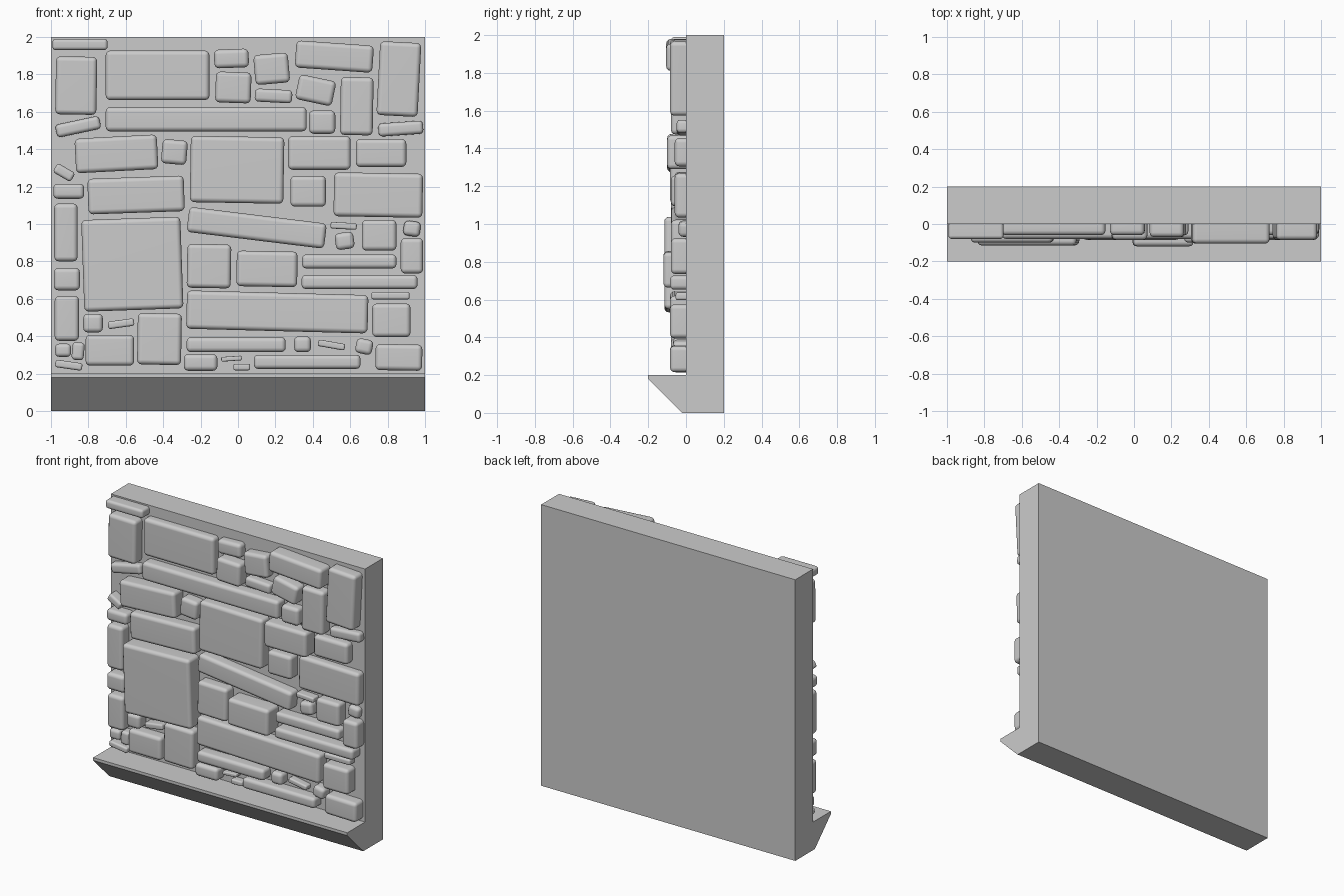
import bpy, bmesh
from math import radians

BURY = 0.03  # how far each stone sinks into the slab


def make_object(name, bm):
    bmesh.ops.recalc_face_normals(bm, faces=bm.faces)
    mesh = bpy.data.meshes.new(name)
    bm.to_mesh(mesh)
    bm.free()
    obj = bpy.data.objects.new(name, mesh)
    bpy.context.collection.objects.link(obj)
    return obj


def stone(name, x, z, w, h, angle=0, depth=0.08):
    """Rounded block set in the wall face, turned about y."""
    bm = bmesh.new()
    bmesh.ops.create_cube(bm, size=1)
    bmesh.ops.scale(bm, vec=(w, depth + BURY, h), verts=bm.verts)
    obj = make_object(name, bm)
    obj.location = (x, (BURY - depth) / 2, z)
    obj.rotation_euler.y = -radians(angle)
    bevel = obj.modifiers.new("worn_edges", 'BEVEL')
    bevel.width = min(0.025, 0.3 * min(w, h))
    bevel.segments = 3
    for poly in obj.data.polygons:
        poly.use_smooth = True
    normals = obj.modifiers.new("flat_faces", 'WEIGHTED_NORMAL')
    normals.keep_sharp = True


def course(name, stones):
    for s in stones:
        stone(name + "_stone", *s)


# Backing slab
bm = bmesh.new()
bmesh.ops.create_cube(bm, size=1)
bmesh.ops.scale(bm, vec=(2, 0.2, 2), verts=bm.verts)
bmesh.ops.translate(bm, vec=(0, 0.1, 1), verts=bm.verts)
make_object("wall_slab", bm)

# Ledge along the foot, an extruded profile with a sloping underside
bm = bmesh.new()
profile = [(0, 0), (-0.02, 0), (-0.2, 0.18), (-0.2, 0.2), (0, 0.2)]
face = bm.faces.new([bm.verts.new((-1, y, z)) for y, z in profile])
ext = bmesh.ops.extrude_face_region(bm, geom=[face], use_keep_orig=True)
bmesh.ops.translate(bm, vec=(2, 0, 0),
                    verts=[v for v in ext["geom"] if isinstance(v, bmesh.types.BMVert)])
make_object("foot_ledge", bm)

# Stones: x, z, width, height, turn in degrees, projection
course("top", [
    (-.845, 1.96, .295, .06), (-.865, 1.74, .22, .31, -1), (-.43, 1.795, .555, .265, 0, .06),
    (-.035, 1.885, .185, .10, 2, .06), (-.025, 1.73, .19, .165, -2, .085),
    (.18, 1.83, .185, .16, 5, .07), (.19, 1.685, .20, .07, -3, .06),
    (.515, 1.895, .415, .145, -4, .105), (.415, 1.715, .20, .135, -12),
    (.635, 1.63, .175, .31, -1), (.86, 1.775, .22, .395, -3, .085),
])
course("upper", [
    (-.855, 1.52, .24, .07, 12, .05), (-.17, 1.56, 1.075, .13), (.45, 1.545, .14, .125, 0, .07),
    (.87, 1.51, .24, .07, 4, .05), (-.65, 1.375, .44, .185, 3, .10), (-.34, 1.385, .135, .13, -5),
    (-.005, 1.29, .50, .355, -1, .085), (.435, 1.38, .335, .18, 0, .10), (.765, 1.38, .27, .15, 0, .06),
])
course("middle", [
    (-.93, 1.275, .11, .055, -30, .07), (-.905, 1.175, .165, .08), (-.545, 1.155, .515, .19, 2),
    (.375, 1.175, .19, .165), (.75, 1.155, .475, .235, -1, .06), (-.92, .955, .125, .31),
    (-.565, .785, .53, .49, 2, .115), (.10, .98, .74, .135, -7), (.565, .99, .14, .035, -3, .06),
    (.57, .91, .10, .09, 8, .06), (.755, .94, .185, .165), (.93, .975, .09, .08, -8, .04),
])
course("lower", [
    (.93, .83, .12, .19), (-.155, .775, .235, .235, -1), (.155, .76, .325, .19, -1, .12),
    (.595, .80, .505, .075), (.65, .69, .62, .075, 0, .085), (-.915, .705, .14, .12),
    (-.915, .495, .13, .24), (.21, .53, .97, .205, -1.5, .085), (.815, .617, .205, .04, 0, .055),
    (.82, .485, .205, .18, 0, .085),
])
course("bottom_left", [
    (-.775, .47, .105, .10), (-.625, .467, .14, .04, 8, .06), (-.42, .385, .235, .275, -1),
    (-.685, .325, .26, .165), (-.935, .325, .085, .07, 0, .06), (-.855, .32, .065, .095, -5, .06),
    (-.905, .245, .145, .04, -8, .06),
])
course("bottom_right", [
    (-.01, .355, .53, .08), (-.20, .26, .18, .09), (-.035, .28, .11, .025, 4, .05),
    (.02, .235, .09, .035, 0, .05), (.37, .263, .57, .075), (.345, .357, .09, .085, 0, .07),
    (.50, .353, .145, .035, -10, .05), (.675, .345, .09, .08, -12, .07), (.86, .287, .25, .14, -1, .085),
])
